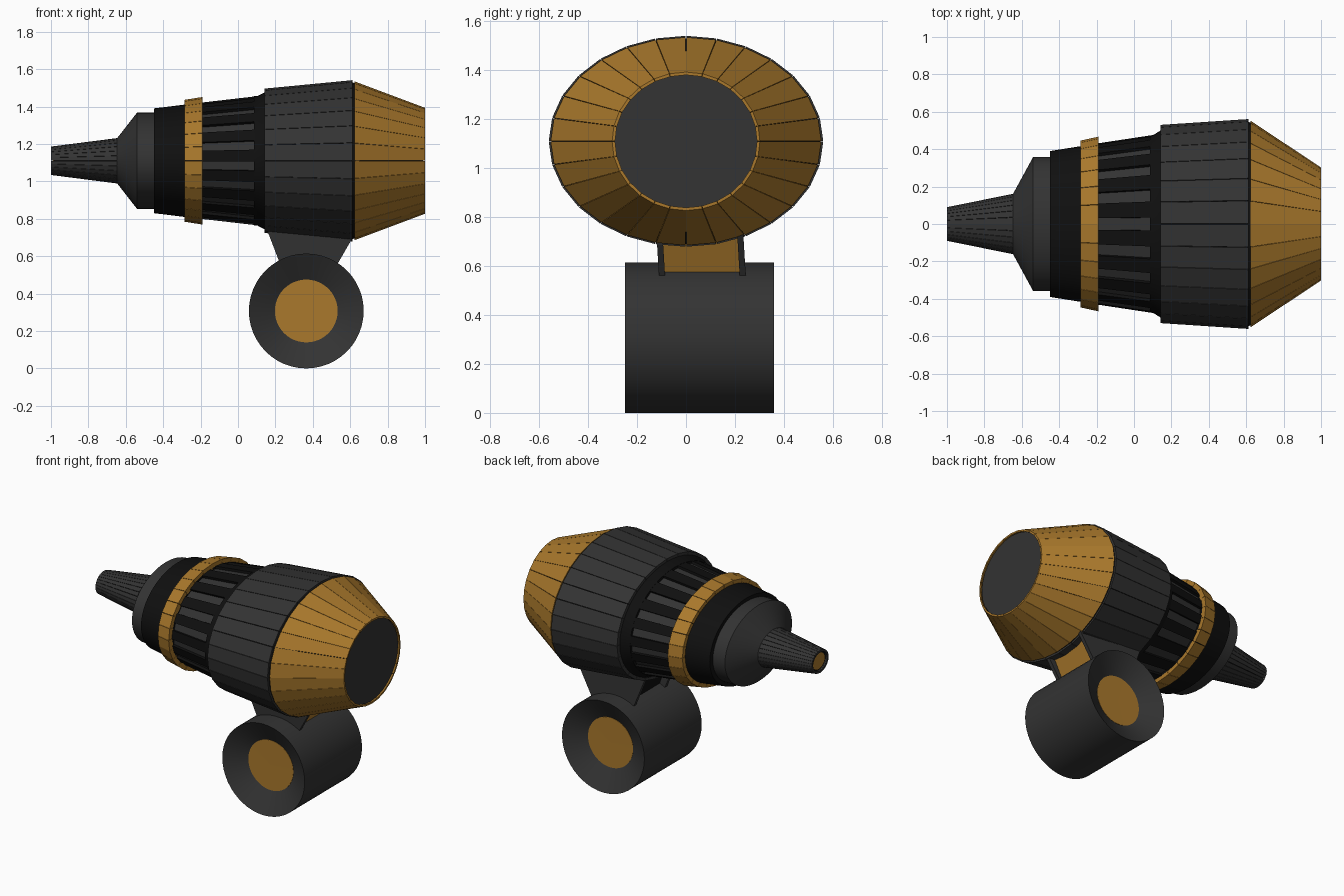
import bpy, bmesh, math
from math import cos, sin, pi, tau

if "Cube" in bpy.data.objects:
    bpy.data.objects.remove(bpy.data.objects["Cube"])

CZ = 1.11  # height of the main body axis


def material(name, rgb):
    m = bpy.data.materials.new(name)
    m.diffuse_color = (*rgb, 1)
    m.use_nodes = True
    m.node_tree.nodes["Principled BSDF"].inputs["Base Color"].default_value = m.diffuse_color
    return m


GOLD = material("gold", (0.40, 0.19, 0.025))
DARK = material("dark_grey", (0.033, 0.033, 0.033))
BLACK = material("black", (0.005, 0.005, 0.005))


def finish(name, bm, mat, smooth=False):
    bmesh.ops.remove_doubles(bm, verts=bm.verts, dist=1e-5)
    bmesh.ops.recalc_face_normals(bm, faces=bm.faces)
    me = bpy.data.meshes.new(name)
    bm.to_mesh(me)
    bm.free()
    me.materials.append(mat)
    ob = bpy.data.objects.new(name, me)
    bpy.context.collection.objects.link(ob)
    if smooth:
        bpy.ops.object.select_all(action='DESELECT')
        ob.select_set(True)
        bpy.context.view_layer.objects.active = ob
        bpy.ops.object.shade_smooth_by_angle(angle=math.radians(25))
    return ob


def on_body(x, ry, rz, a):
    return (x, ry * cos(a), CZ + rz * sin(a))


def on_wheel(y, rx, rz, a):
    return (0.365 + rx * cos(a), y, 0.307 + rz * sin(a))


def lathe(name, profile, mat, segs=28, place=on_body, smooth=False):
    """Elliptical turned solid; profile of (position, radius, radius), capped."""
    bm = bmesh.new()
    rings = [[bm.verts.new(place(*p, tau * i / segs)) for i in range(segs)]
             for p in profile]
    for a, b in zip(rings, rings[1:]):
        for i in range(segs):
            j = (i + 1) % segs
            bm.faces.new((a[i], a[j], b[j], b[i]))
    bm.faces.new(rings[0])
    bm.faces.new(rings[-1])
    return finish(name, bm, mat, smooth)


def slats(name, start, end, count, fill, thick, mat, phase=0.0):
    """Ring of separate flat slabs between two elliptical sections."""
    bm = bmesh.new()
    step = tau / count
    for i in range(count):
        mid = phase + (i + 0.5) * step
        angles = (mid - step * fill / 2, mid + step * fill / 2)
        v = [bm.verts.new(on_body(x, ry - t, rz - t, a))
             for t in (0, thick) for x, ry, rz in (start, end) for a in angles]
        for f in ((0, 1, 3, 2), (4, 6, 7, 5), (0, 4, 5, 1),
                  (2, 3, 7, 6), (0, 2, 6, 4), (1, 5, 7, 3)):
            bm.faces.new([v[k] for k in f])
    return finish(name, bm, mat)


def prism(name, outline, y0, y1, mat, lean=0.0):
    """Outline in x/z extruded along y; lean shifts lower points toward +y."""
    bm = bmesh.new()
    a, b = ([bm.verts.new((x, y + lean * (0.8 - z), z)) for x, z in outline]
            for y in (y0, y1))
    n = len(outline)
    bm.faces.new(a)
    bm.faces.new(b)
    for i in range(n):
        j = (i + 1) % n
        bm.faces.new((a[i], a[j], b[j], b[i]))
    return finish(name, bm, mat)


# Rear nozzle: fine slats over a black core, gold tip disc
lathe("nozzle_core", [(-0.985, 0.084, 0.07), (-0.64, 0.153, 0.113)], BLACK)
slats("nozzle_slats", (-1.0, 0.09, 0.076), (-0.648, 0.161, 0.121),
      28, 0.93, 0.015, DARK)
lathe("nozzle_tip", [(-0.99, 0.066, 0.055), (-0.97, 0.066, 0.055)], GOLD)

# Shoulder collar
lathe("shoulder", [(-0.65, 0.155, 0.116), (-0.54, 0.357, 0.257),
                   (-0.44, 0.357, 0.257)], DARK, 48, smooth=True)

# Black sleeve, split around the vent section
lathe("rear_sleeve", [(-0.45, 0.39, 0.28), (-0.19, 0.431, 0.312)],
      BLACK, 48, smooth=True)
lathe("front_sleeve", [(0.085, 0.473, 0.345), (0.105, 0.477, 0.347),
                       (0.15, 0.505, 0.37)], BLACK, 48, smooth=True)
lathe("vent_core", [(-0.2, 0.412, 0.295), (0.09, 0.457, 0.329)],
      DARK, 38)
slats("vent_ribs", (-0.195, 0.431, 0.312), (0.09, 0.474, 0.345),
      19, 0.55, 0.035, BLACK, phase=pi / 2)

# Gold band
lathe("band_core", [(-0.28, 0.43, 0.315), (-0.195, 0.452, 0.33)], BLACK)
slats("gold_band", (-0.285, 0.446, 0.326), (-0.19, 0.467, 0.341),
      28, 0.975, 0.04, GOLD)

# Main drum panels and conical front panels over one black core
lathe("drum_core", [(0.15, 0.52, 0.376), (0.6, 0.55, 0.42),
                    (0.63, 0.54, 0.415), (0.975, 0.30, 0.275)], BLACK)
slats("drum_panels", (0.143, 0.53, 0.386), (0.612, 0.561, 0.431),
      28, 0.975, 0.03, DARK)
slats("cone_panels", (0.622, 0.553, 0.425), (1.0, 0.302, 0.283),
      28, 0.98, 0.012, GOLD)
lathe("front_disc", [(0.96, 0.292, 0.272), (0.988, 0.292, 0.272)], DARK)

# Hanging bracket: two leaning side plates with a gold filler
plate = [(0.14, 0.78), (0.24, 0.52), (0.51, 0.52), (0.66, 0.78)]
for side, y in (("near", -0.125), ("far", 0.205)):
    prism(f"bracket_{side}_plate", plate, y, y + 0.025, DARK, 0.06)
prism("bracket_filler", [(0.36, 0.78), (0.36, 0.5), (0.48, 0.5), (0.6, 0.78)],
      -0.11, 0.215, GOLD, 0.06)
prism("bracket_back", [(0.2, 0.78), (0.28, 0.52), (0.37, 0.52), (0.37, 0.78)],
      -0.11, 0.215, BLACK, 0.06)

# Lower cross drum with dished ends and gold lenses
lathe("lower_drum", [(y, r, r) for y, r in ((-0.17, 0.168), (-0.25, 0.307),
                                            (0.36, 0.307), (0.28, 0.168))],
      DARK, 48, on_wheel, True)
for name, y, d in (("near_lens", -0.172, 1), ("far_lens", 0.282, -1)):
    lathe(name, [(y + 0.02 * d, 0.168, 0.168), (y, 0.168, 0.168),
                 (y + 0.001 * d, 0.002, 0.002)], GOLD, 48, on_wheel)
